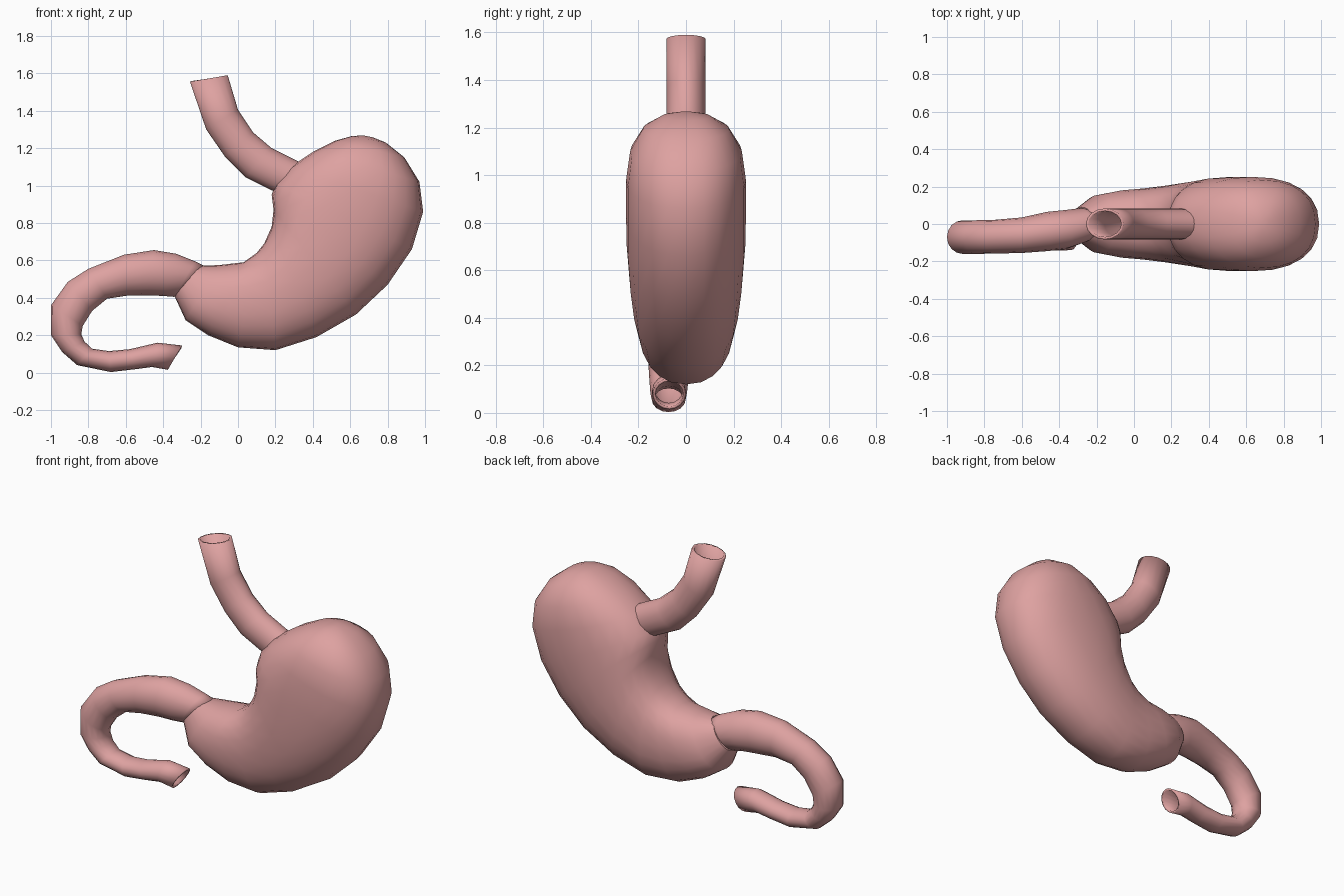
import bpy, bmesh, math
from mathutils import Vector

pink = bpy.data.materials.new("soft_pink")
pink.diffuse_color = (0.73, 0.36, 0.355, 1)


def power(v, p):
    return math.copysign(abs(v) ** p, v)


def loft(name, sections, sides, squareness=1.0, caps=False, wall=0):
    """Sections: edge A (x, z), edge B (x, z), centre y, half depth in y."""
    bm = bmesh.new()
    rings = []
    for ax, az, bx, bz, y, depth in sections:
        a, b = Vector((ax, y, az)), Vector((bx, y, bz))
        ring = []
        for i in range(sides):
            t = 2 * math.pi * i / sides
            p = (a + b) / 2 + (b - a) / 2 * power(math.cos(t), squareness)
            p.y += depth * power(math.sin(t), squareness)
            ring.append(bm.verts.new(p))
        rings.append(ring)
    for r, s in zip(rings, rings[1:]):
        for i in range(sides):
            j = (i + 1) % sides
            bm.faces.new((r[i], r[j], s[j], s[i]))
    # close the ends, then orient, then reopen if the tube is hollow
    ends = [bm.faces.new(rings[0]), bm.faces.new(rings[-1])]
    bmesh.ops.recalc_face_normals(bm, faces=bm.faces)
    if not caps:
        bmesh.ops.delete(bm, geom=ends, context='FACES_ONLY')
    mesh = bpy.data.meshes.new(name)
    bm.to_mesh(mesh)
    bm.free()
    mesh.materials.append(pink)
    obj = bpy.data.objects.new(name, mesh)
    bpy.context.collection.objects.link(obj)
    bpy.ops.object.select_all(action='DESELECT')
    obj.select_set(True)
    bpy.context.view_layer.objects.active = obj
    bpy.ops.object.shade_smooth_by_angle(angle=math.radians(50))
    if wall:
        mod = obj.modifiers.new("wall", 'SOLIDIFY')
        mod.thickness = wall
        mod.offset = -1
    return obj


# Stomach pouch: lesser curve to greater curve, from outlet to dome
loft("stomach", [
    (-0.22, 0.57, -0.34, 0.41, 0, 0.09),
    (-0.10, 0.575, -0.28, 0.28, 0, 0.155),
    (0.03, 0.59, -0.16, 0.20, 0, 0.18),
    (0.10, 0.64, 0.00, 0.135, 0, 0.19),
    (0.14, 0.69, 0.20, 0.12, 0, 0.205),
    (0.18, 0.78, 0.42, 0.19, 0, 0.225),
    (0.19, 0.87, 0.63, 0.31, 0, 0.24),
    (0.18, 0.95, 0.80, 0.47, 0, 0.25),
    (0.20, 1.01, 0.93, 0.66, 0, 0.252),
    (0.28, 1.10, 0.99, 0.86, 0, 0.252),
    (0.40, 1.18, 0.97, 1.02, 0, 0.235),
    (0.52, 1.24, 0.89, 1.15, 0, 0.18),
    (0.61, 1.265, 0.79, 1.23, 0, 0.10),
    (0.67, 1.268, 0.72, 1.258, 0, 0.03),
], 24, squareness=0.88, caps=True)

# Gullet: open tube running down into the pouch
loft("gullet", [
    (-0.257, 1.555, -0.055, 1.59, 0, 0.083),
    (-0.17, 1.30, 0.00, 1.405, 0, 0.083),
    (-0.07, 1.155, 0.08, 1.285, 0, 0.083),
    (0.04, 1.045, 0.18, 1.20, 0, 0.083),
    (0.18, 0.975, 0.32, 1.13, 0, 0.083),
    (0.24, 0.95, 0.37, 1.10, 0, 0.08),
], 16, wall=0.014)

# Bowel loop: hooked tube leaving the pouch outlet
loft("bowel_loop", [
    (-0.18, 0.57, -0.28, 0.43, 0.0, 0.08),
    (-0.23, 0.595, -0.34, 0.405, -0.01, 0.095),
    (-0.33, 0.635, -0.40, 0.41, -0.03, 0.105),
    (-0.45, 0.655, -0.48, 0.413, -0.04, 0.105),
    (-0.61, 0.63, -0.59, 0.412, -0.06, 0.095),
    (-0.80, 0.555, -0.70, 0.395, -0.068, 0.09),
    (-0.91, 0.485, -0.78, 0.33, -0.07, 0.09),
    (-1.00, 0.36, -0.83, 0.25, -0.07, 0.09),
    (-1.00, 0.20, -0.838, 0.205, -0.07, 0.088),
    (-0.94, 0.11, -0.82, 0.165, -0.072, 0.082),
    (-0.86, 0.04, -0.78, 0.128, -0.073, 0.077),
    (-0.68, 0.003, -0.69, 0.115, -0.073, 0.072),
    (-0.55, 0.018, -0.58, 0.125, -0.073, 0.070),
    (-0.46, 0.03, -0.43, 0.16, -0.072, 0.070),
    (-0.375, 0.015, -0.30, 0.145, -0.07, 0.070),
], 16, wall=0.012)
